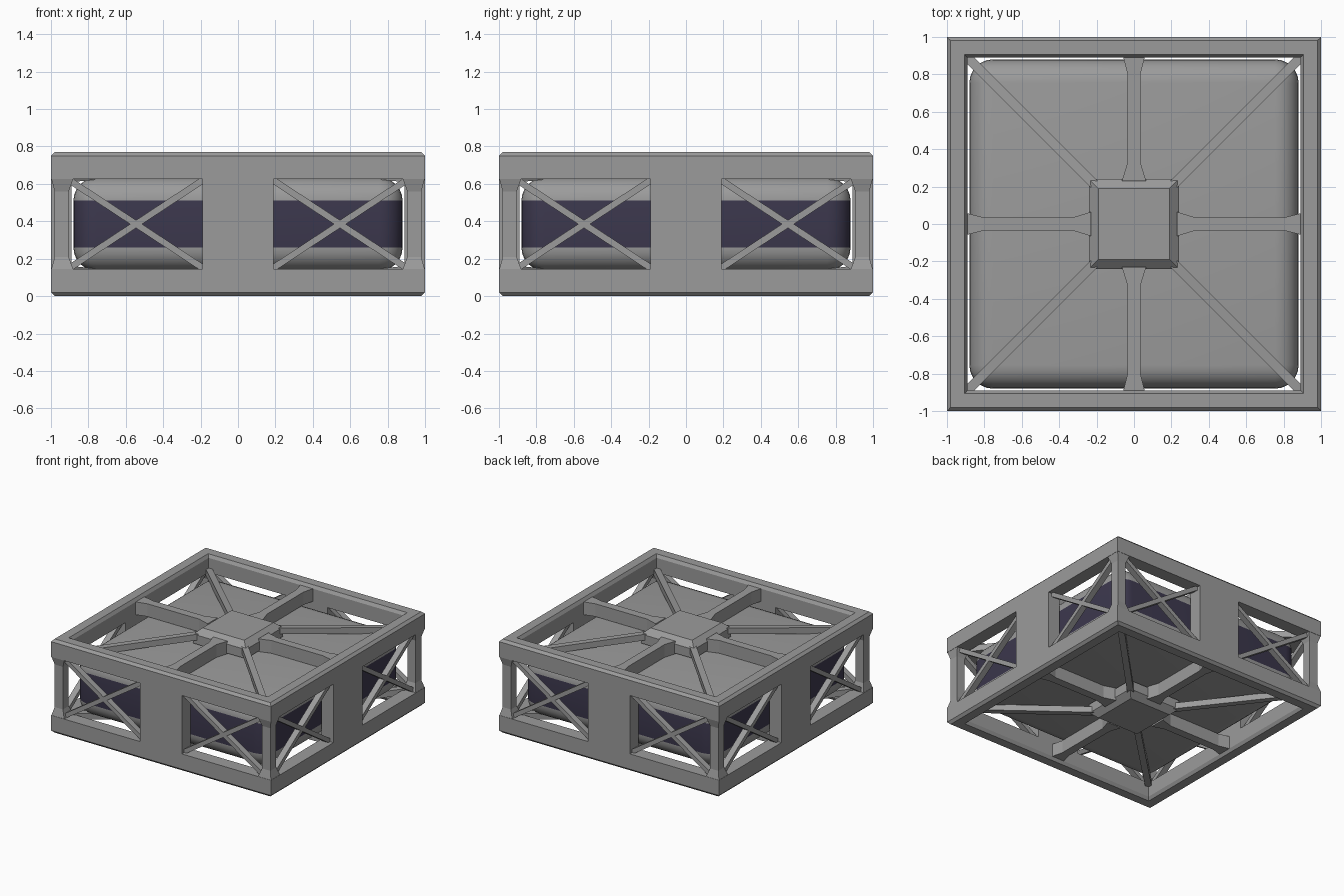
import bpy, bmesh, math
from mathutils import Vector, Matrix

if "Cube" in bpy.data.objects:
    bpy.data.objects.remove(bpy.data.objects["Cube"])

H = 0.77
MID = H / 2


def mat(name, c):
    m = bpy.data.materials.new(name)
    m.diffuse_color = (*c, 1)
    m.use_nodes = True
    m.node_tree.nodes["Principled BSDF"].inputs["Base Color"].default_value = m.diffuse_color
    return m


GREY = mat("frame grey", (0.33, 0.33, 0.33))
DARK = mat("dark band", (0.045, 0.039, 0.075))


def make(name, bm, mats=(GREY,)):
    bmesh.ops.recalc_face_normals(bm, faces=bm.faces)
    me = bpy.data.meshes.new(name)
    bm.to_mesh(me)
    bm.free()
    for m in mats:
        me.materials.append(m)
    ob = bpy.data.objects.new(name, me)
    bpy.context.collection.objects.link(ob)
    return ob


def loft(name, sections, m=Matrix(), closed=False):
    """Skin a list of point rings, capped or joined end to end."""
    bm = bmesh.new()
    rings = [[bm.verts.new(m @ Vector(p)) for p in s] for s in sections]
    n = len(rings[0])
    pairs = list(zip(rings, rings[1:])) + ([(rings[-1], rings[0])] if closed else [])
    for a, b in pairs:
        for i in range(n):
            j = (i + 1) % n
            bm.faces.new((a[i], a[j], b[j], b[i]))
    if not closed:
        bm.faces.new(rings[0])
        bm.faces.new(rings[-1])
    return make(name, bm)


def square(x0, x1, y0, y1, z):
    return [(x0, y0, z), (x1, y0, z), (x1, y1, z), (x0, y1, z)]


def bar(name, a, b, w, d, m, up):
    """Straight rectangular bar from a to b."""
    a, b = Vector(a), Vector(b)
    t = (b - a).normalized()
    s = t.cross(Vector(up)).normalized() * w / 2
    u = s.cross(t).normalized() * d / 2
    loft(name, [[p + s + u, p - s + u, p - s - u, p + s - u] for p in (a, b)], m)


def turn(k):
    return Matrix.Rotation(k * math.pi / 2, 4, 'Z')


FLIP = Matrix.Translation((0, 0, H)) @ Matrix.Scale(-1, 4, (0, 0, 1))

for side, flip in (("top", Matrix()), ("bottom", FLIP)):
    # square ring with bevelled edges
    prof = [(1, 0.625), (1, 0.75), (0.98, H), (0.905, H), (0.89, 0.745), (0.89, 0.625)]
    loft(side + "_ring", [square(-r, r, -r, r, z) for r, z in prof], flip, True)
    # bevelled hub plate
    loft(side + "_hub", [square(-r, r, -r, r, z) for r, z in
                         ((0.24, 0.65), (0.24, 0.725), (0.19, H))], flip)
    for k in range(4):
        m = flip @ turn(k)
        # straight spokes flaring at both ends
        loft(f"{side}_spoke_{k}", [[(-w, y, 0.64), (w, y, 0.64), (w, y, 0.745), (-w, y, 0.745)]
             for y, w in ((0.23, 0.065), (0.33, 0.034), (0.80, 0.034), (0.895, 0.058))], m)
        # sloping diagonal braces
        bar(f"{side}_diagonal_{k}", (0.2, 0.2, 0.71), (0.9, 0.9, 0.635), 0.05, 0.05, m, (0, 0, 1))

for k in range(4):
    m = turn(k)
    # corner post with flared ends
    loft(f"corner_post_{k}", [square(a, b, a, b, z) for z, a, b in
         ((0.14, 0.88, 0.999), (0.21, 0.905, 0.98), (0.56, 0.905, 0.98), (0.63, 0.88, 0.999))], m)
    # middle side panel
    loft(f"side_panel_{k}", [square(-0.19, 0.19, -1, -0.89, z) for z in (0.145, 0.625)], m)
    # crossed braces in both openings
    for s in (-1, 1):
        for j, (za, zb) in enumerate(((0.145, 0.625), (0.625, 0.145))):
            bar(f"cross_brace_{k}_{s}_{j}", (s * 0.18, -0.945, za), (s * 0.91, -0.945, zb),
                0.035, 0.05, m, (0, 1, 0))

# rounded core with a dark band around its upright faces
bm = bmesh.new()
bmesh.ops.create_cube(bm, size=1)
bmesh.ops.transform(bm, matrix=Matrix.Translation((0, 0, MID)) @ Matrix.Diagonal((1.76, 1.76, 0.5, 1)),
                    verts=bm.verts)
bmesh.ops.bevel(bm, geom=list(bm.edges), offset=0.125, segments=6, profile=0.5, affect='EDGES')
for f in bm.faces:
    if abs(f.calc_center_median().z - MID) < 0.05 and abs(f.normal.z) < 0.1:
        f.material_index = 1
    f.smooth = True
make("rounded_core", bm, (GREY, DARK))
